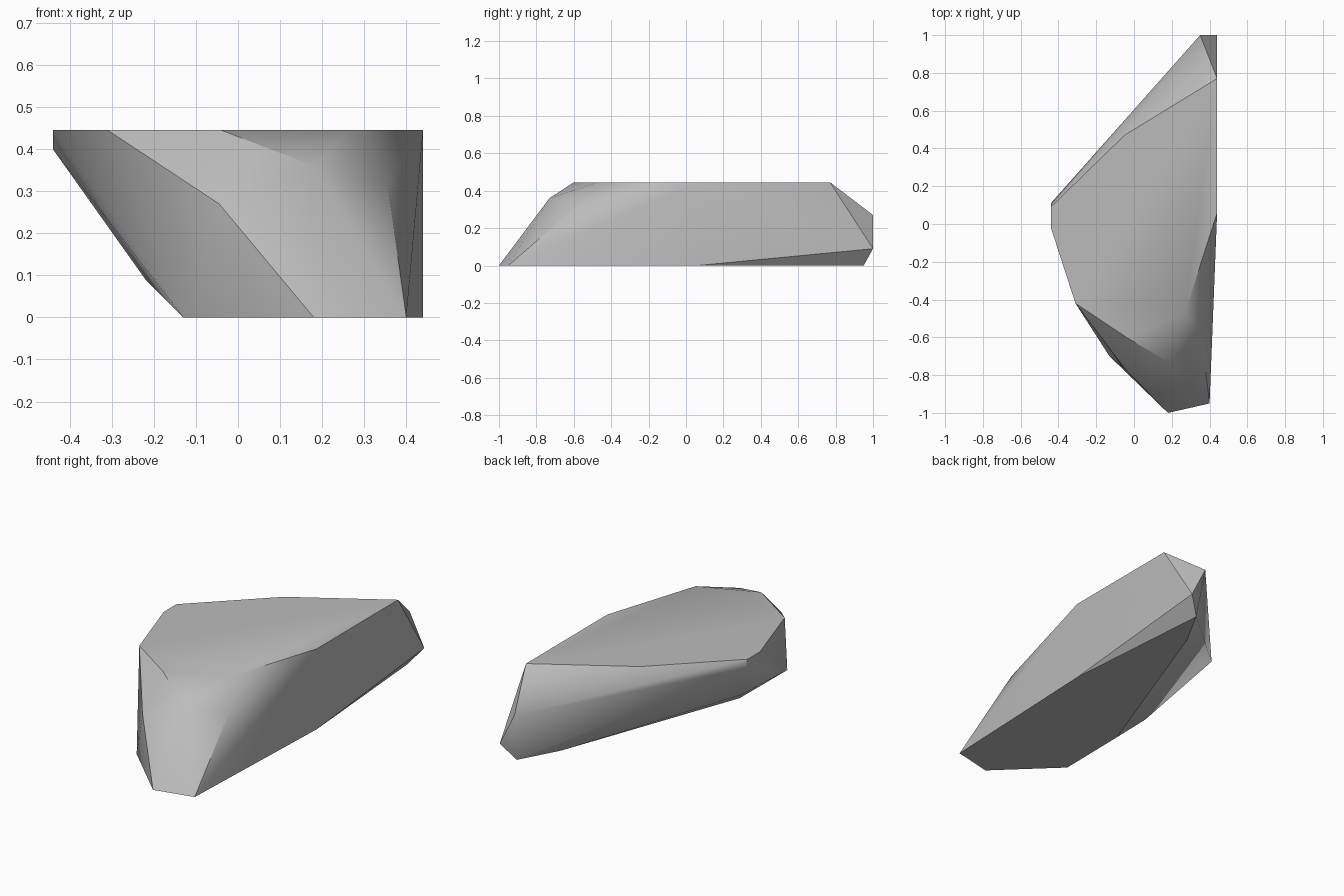
import bpy, bmesh, math

cube = bpy.data.objects.get("Cube")
if cube:
    bpy.data.objects.remove(cube, do_unlink=True)

# Corner rings of the boulder
TOP = 0.445
top_ring = [(-.44, .09), (-.44, -.02), (-.31, -.42), (-.04, -.6), (.27, -.47),
            (.44, .06), (.44, .77), (-.05, .47)]
base_ring = [(.40, -.95), (.18, -1), (-.13, -.7), (-.125, -.29),
             (.25, .73), (.37, .95), (.44, .06)]
chipped_corners = [(-.44, .11, .40), (-.22, -.17, .09), (-.045, -.77, .27),
                   (.18, -.73, .36), (.355, -.58, .32), (.35, 1, .27), (.44, 1, .09)]

# Boulder as the hull of its corners
bm = bmesh.new()
for x, y in top_ring:
    bm.verts.new((x, y, TOP))
for x, y in base_ring:
    bm.verts.new((x, y, 0))
for corner in chipped_corners:
    bm.verts.new(corner)
hull = bmesh.ops.convex_hull(bm, input=bm.verts[:])
loose = [v for v in bm.verts if not v.link_faces]
bmesh.ops.delete(bm, geom=loose, context='VERTS')
bmesh.ops.dissolve_limit(bm, angle_limit=math.radians(1), verts=bm.verts[:], edges=bm.edges[:])
bmesh.ops.recalc_face_normals(bm, faces=bm.faces[:])
mesh = bpy.data.meshes.new("boulder")
bm.to_mesh(mesh)
bm.free()
boulder = bpy.data.objects.new("boulder", mesh)
bpy.context.collection.objects.link(boulder)

# Stone colour
stone = bpy.data.materials.new("grey_stone")
stone.use_nodes = True
colour = (0.5, 0.5, 0.5, 1)
stone.diffuse_color = colour
stone.node_tree.nodes["Principled BSDF"].inputs["Base Color"].default_value = colour
mesh.materials.append(stone)

# Soft facets with sharp ridges
bpy.ops.object.select_all(action='DESELECT')
boulder.select_set(True)
bpy.context.view_layer.objects.active = boulder
bpy.ops.object.shade_smooth_by_angle(angle=math.radians(30))
